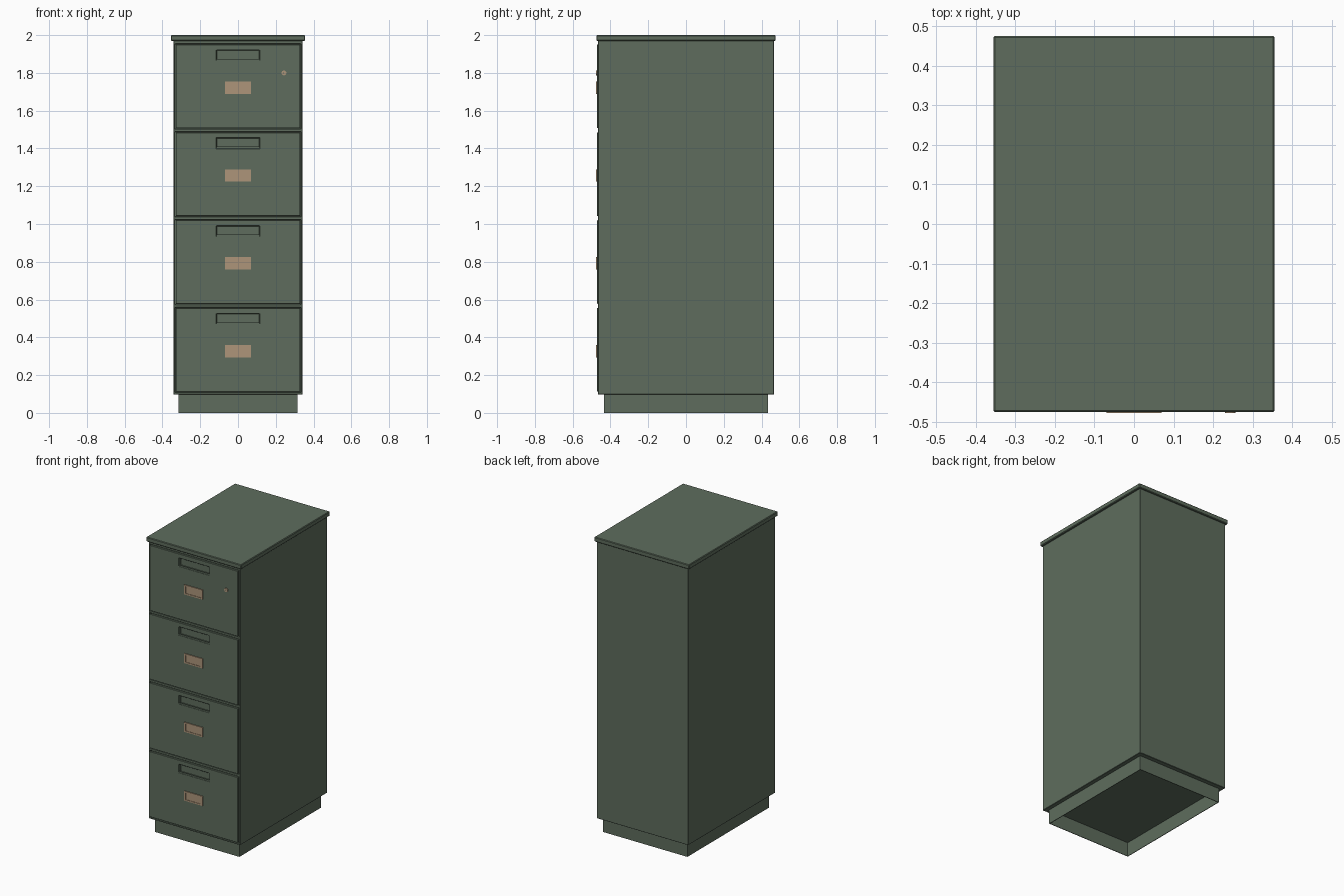
import bpy, bmesh, math
from mathutils import Vector, Matrix

if "Cube" in bpy.data.objects:
    bpy.data.objects.remove(bpy.data.objects["Cube"])


def material(name, rgb):
    m = bpy.data.materials.new(name)
    m.diffuse_color = (*rgb, 1)
    m.use_nodes = True
    m.node_tree.nodes["Principled BSDF"].inputs["Base Color"].default_value = m.diffuse_color
    return m


GREEN = material("green_paint", (0.112, 0.152, 0.110))
TAN = material("tan_metal", (0.42, 0.30, 0.195))


def box_mesh(x0, x1, y0, y1, z0, z1):
    bm = bmesh.new()
    mat = (Matrix.Translation(((x0 + x1) / 2, (y0 + y1) / 2, (z0 + z1) / 2))
           @ Matrix.Diagonal((x1 - x0, y1 - y0, z1 - z0, 1)))
    bmesh.ops.create_cube(bm, size=1, matrix=mat)
    return bm


def pocket(bm, axis, a0, a1, z0, z1, depth):
    """Cut a rectangle into the face looking along axis and push it inward.
    For the front (axis -y) the rectangle is x, z; for the underside it is x, y."""
    axis = Vector(axis)
    up = Vector((0, 0, 1)) if axis.z == 0 else Vector((0, 1, 0))
    for co, no in ((a0, Vector((1, 0, 0))), (a1, Vector((1, 0, 0))), (z0, up), (z1, up)):
        bmesh.ops.bisect_plane(bm, geom=bm.verts[:] + bm.edges[:] + bm.faces[:],
                               plane_co=no * co, plane_no=no)
    bm.normal_update()
    outer = max(v.co.dot(axis) for v in bm.verts)
    hit = []
    for f in bm.faces:
        c = f.calc_center_median()
        if (f.normal.dot(axis) > 0.9 and abs(c.dot(axis) - outer) < 1e-4
                and a0 < c.x < a1 and z0 < c.dot(up) < z1):
            hit.append(f)
    new = bmesh.ops.extrude_face_region(bm, geom=hit)["geom"]
    bmesh.ops.delete(bm, geom=hit, context='FACES')
    bmesh.ops.translate(bm, vec=-axis * depth,
                        verts=[g for g in new if isinstance(g, bmesh.types.BMVert)])


def finish(name, bm, mat, bevel=0.0):
    bmesh.ops.recalc_face_normals(bm, faces=bm.faces[:])
    me = bpy.data.meshes.new(name)
    bm.to_mesh(me)
    bm.free()
    me.materials.append(mat)
    ob = bpy.data.objects.new(name, me)
    bpy.context.collection.objects.link(ob)
    if bevel:
        b = ob.modifiers.new("bevel", 'BEVEL')
        b.width = bevel
        b.segments = 1
        b.limit_method = 'ANGLE'
    return ob


FRONT = (0, -1, 0)
FACE_Y = -0.471                      # drawer front plane
TOPS = [1.95 - 0.465 * i for i in range(4)]
HEIGHT = 0.443

# Hollow plinth, open underneath
bm = box_mesh(-0.315, 0.315, -0.435, 0.435, 0, 0.10)
pocket(bm, (0, 0, -1), -0.311, 0.311, -0.431, 0.431, 0.095)
finish("plinth", bm, GREEN)

# Cabinet body with four drawer openings
bm = box_mesh(-0.342, 0.342, -0.465, 0.465, 0.097, 1.97)
for top in TOPS:
    pocket(bm, FRONT, -0.333, 0.333, top - HEIGHT - 0.003, top + 0.003, 0.03)
finish("cabinet_body", bm, GREEN, 0.002)

# Top slab
finish("top_slab", box_mesh(-0.355, 0.355, -0.475, 0.475, 1.969, 2.0), GREEN, 0.004)

for i, top in enumerate(TOPS, 1):
    # Drawer front with recessed pull
    bm = box_mesh(-0.329, 0.329, FACE_Y, -0.434, top - HEIGHT, top)
    pocket(bm, FRONT, -0.114, 0.114, top - 0.085, top - 0.03, 0.022)
    finish(f"drawer_front_{i}", bm, GREEN, 0.002)
    # Finger lip along the bottom of the pull
    finish(f"pull_lip_{i}",
           box_mesh(-0.114, 0.114, FACE_Y + 0.001, FACE_Y + 0.005, top - 0.086, top - 0.076), GREEN)
    # Label holder: plate with a sunken card window
    bm = box_mesh(-0.069, 0.069, FACE_Y - 0.006, FACE_Y + 0.002, top - 0.261, top - 0.196)
    pocket(bm, FRONT, -0.059, 0.059, top - 0.252, top - 0.205, 0.003)
    finish(f"label_holder_{i}", bm, TAN)

# Lock cylinder with key slot on the top drawer
bm = bmesh.new()
bmesh.ops.create_cone(bm, cap_ends=True, segments=20, radius1=0.013, radius2=0.013, depth=0.01,
                      matrix=Matrix.Translation((0.243, FACE_Y - 0.001, 1.80))
                      @ Matrix.Rotation(math.pi / 2, 4, 'X'))
finish("lock", bm, TAN)
finish("key_slot", box_mesh(0.2415, 0.2445, FACE_Y - 0.0065, FACE_Y, 1.794, 1.806), GREEN)
